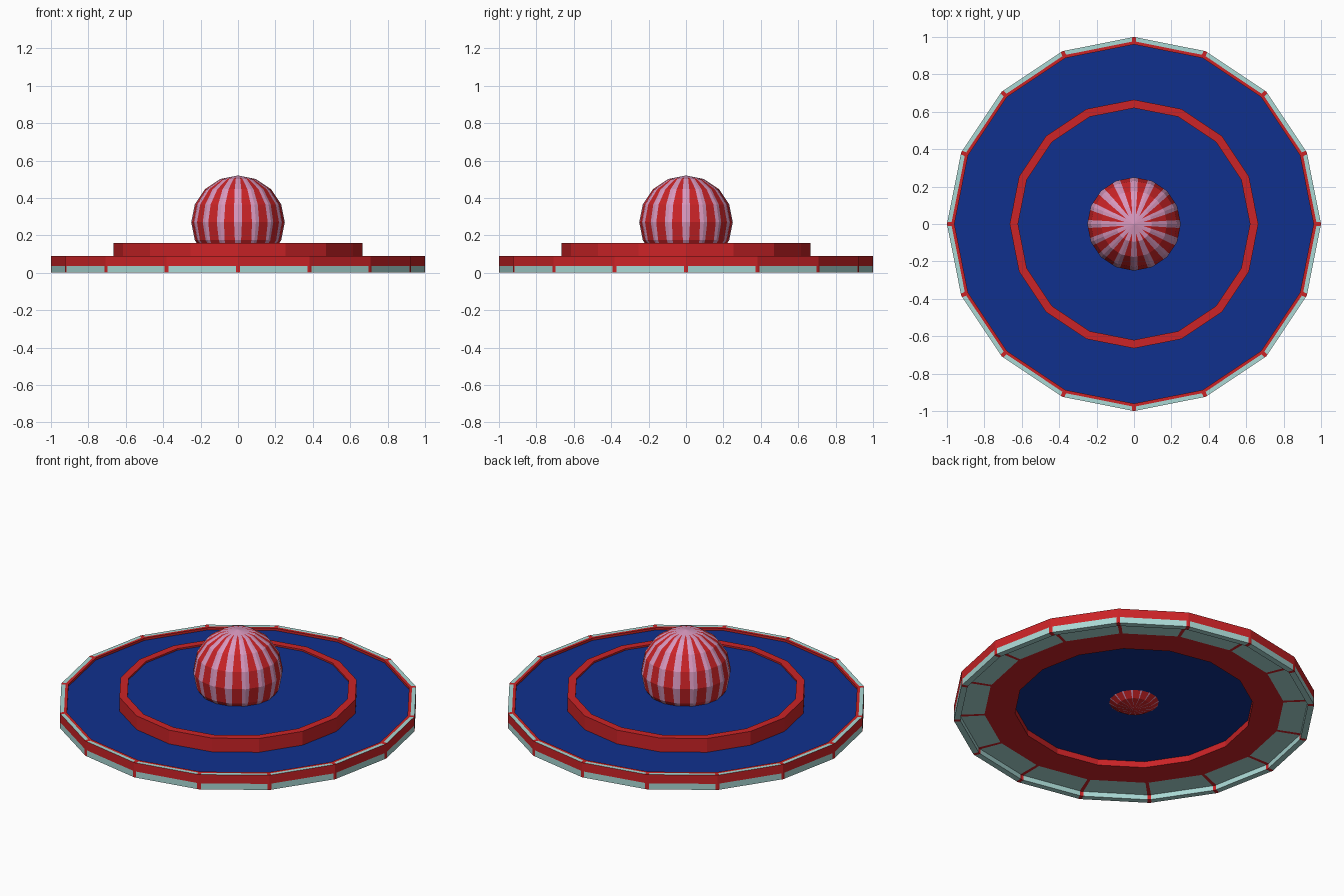
import bpy, bmesh, math
from mathutils import Vector

if "Cube" in bpy.data.objects:
    bpy.data.objects.remove(bpy.data.objects["Cube"])

SIDES = 16


def material(name, rgb):
    m = bpy.data.materials.new(name)
    m.diffuse_color = (*rgb, 1)
    m.use_nodes = True
    m.node_tree.nodes["Principled BSDF"].inputs["Base Color"].default_value = m.diffuse_color
    return m


red = material("red", (0.60, 0.017, 0.02))
blue = material("deep blue", (0.005, 0.030, 0.27))
teal = material("pale teal", (0.40, 0.69, 0.66))
pink = material("pink", (0.68, 0.31, 0.51))


def lathe(name, profile, mats, closed=True):
    """Spin a profile of (radius, z, corner fraction, middle slot, corner slot).
    Each side is split into corner / middle / corner strips."""
    bm = bmesh.new()
    rings = []
    for r, z, f, *_ in profile:
        ring = []
        for i in range(SIDES):
            a, b = (Vector((r * math.cos(t), r * math.sin(t), z))
                    for t in (math.tau * i / SIDES, math.tau * (i + 1) / SIDES))
            ring += [bm.verts.new(a.lerp(b, k)) for k in (0, f, 1 - f)]
        rings.append(ring)
    n = len(rings[0])
    for j in range(len(rings) if closed else len(rings) - 1):
        lo, hi = rings[j], rings[(j + 1) % len(rings)]
        mid, corner = profile[j][3:]
        for i in range(n):
            k = (i + 1) % n
            face = bm.faces.new((lo[i], lo[k], hi[k], hi[i]))
            face.material_index = mid if i % 3 == 1 else corner
    bmesh.ops.remove_doubles(bm, verts=bm.verts, dist=1e-5)
    bmesh.ops.recalc_face_normals(bm, faces=bm.faces)
    return finish(name, bm, mats)


def finish(name, bm, mats):
    me = bpy.data.meshes.new(name)
    bm.to_mesh(me)
    bm.free()
    for m in mats:
        me.materials.append(m)
    ob = bpy.data.objects.new(name, me)
    bpy.context.collection.objects.link(ob)
    return ob


def disc(name, radius, z0, z1, mat):
    bm = bmesh.new()
    bmesh.ops.create_circle(bm, cap_ends=True, segments=SIDES, radius=radius)
    top = bmesh.ops.extrude_face_region(bm, geom=bm.faces[:])["geom"]
    top = [v for v in top if isinstance(v, bmesh.types.BMVert)]
    for v in bm.verts:
        v.co.z = z1 if v in top else z0
    bmesh.ops.recalc_face_normals(bm, faces=bm.faces)
    return finish(name, bm, [mat])


# outer rim and underside: red with teal panels between the corner posts
G = 0.028
body = [(0.66, 0.072, 0, 0), (0.66, 0.03, 0, 0), (0.83, 0.03, 1, 0),
        (0.965, 0.03, 1, 0), (0.965, 0.0, 1, 0), (1.0, 0.0, 1, 0),
        (1.0, 0.037, 0, 0), (1.0, 0.09, 1, 0), (0.977, 0.09, 0, 0),
        (0.96, 0.09, 0, 0), (0.96, 0.072, 0, 0)]
lathe("outer_rim", [(r, z, G, m, c) for r, z, m, c in body], [red, teal])

# lower blue deck, closing the hull, and the raised inner deck
disc("lower_deck", 0.962, 0.067, 0.076, blue)
disc("upper_deck", 0.63, 0.14, 0.15, blue)

# raised red ring
ring = [(0.62, 0.075), (0.665, 0.075), (0.665, 0.16), (0.62, 0.16)]
lathe("inner_ring", [(r, z, G, 0, 0) for r, z in ring], [red])

# striped dome ball: pink stripes widen into a pink cap
R, CZ = 0.25, 0.27
stripe = [0.05, 0.06, 0.12, 0.19, 0.22, 0.23, 0.26, 0.33]
ball = [(R * math.cos(t), CZ + R * math.sin(t), f, 0, 1)
        for f, t in ((f, -math.pi / 2 + math.pi * i / 8) for i, f in enumerate(stripe))]
ball += [(0.055, 0.509, 0.45, 1, 1), (0.0, 0.52, 0.45, 1, 1)]
lathe("striped_ball", ball, [red, pink], closed=False)
